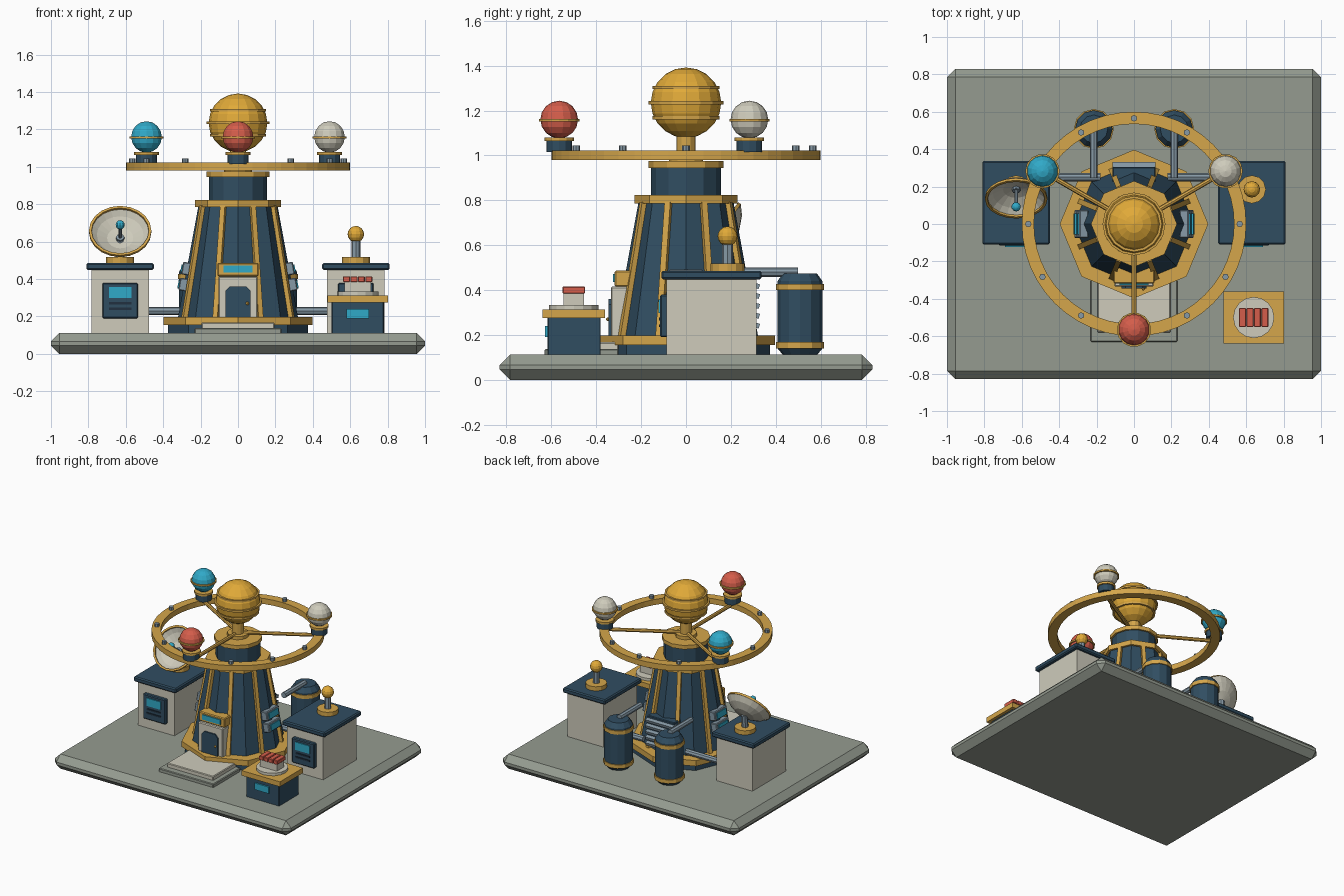
import bpy, bmesh
from math import sin, cos, pi, radians, atan2
from mathutils import Vector, Matrix, Euler

if "Cube" in bpy.data.objects:
    bpy.data.objects.remove(bpy.data.objects["Cube"])


def material(name, rgb):
    m = bpy.data.materials.new(name)
    m.diffuse_color = (*rgb, 1)
    m.use_nodes = True
    m.node_tree.nodes["Principled BSDF"].inputs["Base Color"].default_value = m.diffuse_color
    return m


NAVY = material("navy", (0.03, 0.075, 0.12))
GOLD = material("gold", (0.66, 0.38, 0.07))
SUN = material("amber", (0.75, 0.40, 0.04))
CREAM = material("cream", (0.62, 0.60, 0.50))
CYAN = material("cyan", (0.03, 0.40, 0.58))
RED = material("coral", (0.66, 0.11, 0.07))
STEEL = material("steel", (0.24, 0.32, 0.38))
STONE = material("stone", (0.30, 0.33, 0.28))
DARK = material("dark", (0.015, 0.03, 0.05))


def finish(name, bm, mat, loc=(0, 0, 0), rot=None):
    bmesh.ops.recalc_face_normals(bm, faces=bm.faces)
    me = bpy.data.meshes.new(name)
    bm.to_mesh(me)
    bm.free()
    me.materials.append(mat)
    ob = bpy.data.objects.new(name, me)
    bpy.context.collection.objects.link(ob)
    ob.matrix_world = Matrix.Translation(loc) @ (rot.to_matrix().to_4x4() if rot else Matrix())
    return ob


def box(name, lo, hi, mat, bevel=0.0, rot=None):
    lo, hi = Vector(lo), Vector(hi)
    bm = bmesh.new()
    bmesh.ops.create_cube(bm, size=1)
    bmesh.ops.scale(bm, vec=hi - lo, verts=bm.verts)
    if bevel:
        bmesh.ops.bevel(bm, geom=bm.edges[:], offset=bevel, segments=1, profile=0.5, affect='EDGES')
    return finish(name, bm, mat, (lo + hi) / 2, rot)


def lathe(name, prof, mat, loc=(0, 0, 0), n=16, closed=False, rot=None):
    bm = bmesh.new()
    rows = []
    for r, z in prof:
        if r == 0:
            rows.append([bm.verts.new((0, 0, z))] * n)
        else:
            rows.append([bm.verts.new((r * cos(2 * pi * i / n), r * sin(2 * pi * i / n), z)) for i in range(n)])
    for a, b in zip(rows, rows[1:] + (rows[:1] if closed else [])):
        for i in range(n):
            j = (i + 1) % n
            bm.faces.new(list(dict.fromkeys((a[i], a[j], b[j], b[i]))))
    return finish(name, bm, mat, loc, rot)


def drum(name, r0, r1, z0, z1, mat, xy=(0, 0), n=16):
    return lathe(name, [(0, z0), (r0, z0), (r1, z1), (0, z1)], mat, (*xy, 0), n)


def hoop(name, ri, ro, z0, z1, mat, xy=(0, 0), n=16):
    return lathe(name, [(ri, z0), (ro, z0), (ro, z1), (ri, z1)], mat, (*xy, 0), n, True)


def rod(name, p, q, r, mat, n=8):
    p, q = Vector(p), Vector(q)
    d = q - p
    return lathe(name, [(0, 0), (r, 0), (r, d.length), (0, d.length)], mat, p, n,
                 rot=d.to_track_quat('Z', 'Y'))


def ball(name, r, loc, mat, u=16, v=10):
    bm = bmesh.new()
    bmesh.ops.create_uvsphere(bm, u_segments=u, v_segments=v, radius=r)
    return finish(name, bm, mat, loc)


# Ground slab
box("base_slab", (-1, -0.83, 0), (1, 0.83, 0.112), STONE, 0.045)

# Octagonal tower
drum("tower_plinth", 0.375, 0.375, 0.11, 0.16, NAVY, n=8)
drum("tower_skirt", 0.397, 0.397, 0.155, 0.198, GOLD, n=8)
drum("tower_body", 0.322, 0.212, 0.19, 0.79, NAVY, n=8)
drum("tower_rim", 0.23, 0.23, 0.785, 0.823, GOLD, n=8)
drum("tower_neck", 0.155, 0.155, 0.82, 0.95, NAVY, n=12)
drum("neck_cap", 0.168, 0.168, 0.945, 0.975, GOLD, n=12)
lean = atan2(0.105, 0.6)
for i in range(8):
    a = radians(22.5 + 45 * i)
    rib = box(f"tower_rib_{i}", (-0.016, -0.014, -0.305), (0.016, 0.014, 0.305), GOLD)
    rib.matrix_world = (Matrix.Rotation(a, 4, 'Z') @ Matrix.Translation((0.254, 0, 0.49))
                        @ Matrix.Rotation(-lean, 4, 'Y'))

# Entrance with sign and steps
box("door_frame", (-0.105, -0.335, 0.17), (0.105, -0.25, 0.415), CREAM, 0.006)
bm = bmesh.new()
outline = [(-0.068, 0.175), (0.068, 0.175), (0.068, 0.335), (0.045, 0.36), (-0.045, 0.36), (-0.068, 0.335)]
face = bm.faces.new([bm.verts.new((x, -0.33, z)) for x, z in outline])
out = bmesh.ops.extrude_face_region(bm, geom=[face])
bmesh.ops.translate(bm, vec=(0, -0.015, 0), verts=[v for v in out["geom"] if isinstance(v, bmesh.types.BMVert)])
finish("door", bm, NAVY)
ball("door_knob", 0.009, (0.05, -0.347, 0.27), GOLD, 8, 6)
box("sign_board", (-0.11, -0.318, 0.415), (0.11, -0.23, 0.487), GOLD, 0.006)
box("sign_screen", (-0.077, -0.325, 0.435), (0.077, -0.31, 0.472), CYAN)
box("upper_step", (-0.195, -0.58, 0.13), (0.195, -0.3, 0.168), CREAM, 0.005)
box("lower_step", (-0.232, -0.63, 0.105), (0.232, -0.3, 0.138), STONE, 0.005)

# Side windows, cabins' pipes and rear tanks on both sides
for s, side in ((-1, "left"), (1, "right")):
    tilt = Euler((0, -s * lean, 0))
    for k, z in enumerate((0.37, 0.455)):
        x = s * (0.322 - 0.183 * (z - 0.19))
        box(f"{side}_window_frame_{k}", (x - 0.025, -0.075, z - 0.034), (x + 0.025, 0.075, z + 0.034), STEEL, 0.005, tilt)
        xc = x + s * 0.018
        box(f"{side}_window_{k}", (xc - 0.014, -0.055, z - 0.022), (xc + 0.014, 0.055, z + 0.022), CYAN, 0, tilt)

    c = s * 0.63
    box(f"{side}_cabin", (c - 0.153, -0.088, 0.105), (c + 0.153, 0.315, 0.455), CREAM)
    box(f"{side}_cabin_roof", (c - 0.18, -0.11, 0.448), (c + 0.18, 0.337, 0.486), NAVY, 0.008)
    box(f"{side}_control_panel", (c - 0.095, -0.115, 0.19), (c + 0.095, -0.08, 0.38), NAVY, 0.006)
    box(f"{side}_panel_screen", (c - 0.06, -0.122, 0.298), (c + 0.06, -0.11, 0.358), CYAN)
    for k, z in enumerate((0.235, 0.265)):
        box(f"{side}_panel_slot_{k}", (c - 0.06, -0.12, z), (c + 0.06, -0.11, z + 0.012), DARK)
    drum(f"{side}_roof_collar", 0.075, 0.075, 0.484, 0.518, GOLD, (c, 0.185), 12)
    rod(f"{side}_cabin_pipe", (s * 0.18, 0.25, 0.23), (s * 0.5, 0.25, 0.23), 0.022, STEEL)

    t = (s * 0.215, 0.508)
    lathe(f"{side}_tank", [(0, 0.11), (0.075, 0.11), (0.1, 0.14), (0.1, 0.44), (0.075, 0.475), (0, 0.475)],
          NAVY, (*t, 0), 12)
    for k, z in enumerate((0.14, 0.4)):
        hoop(f"{side}_tank_band_{k}", 0.09, 0.107, z, z + 0.028, GOLD, t, 12)
    rod(f"{side}_tank_pipe", (t[0], 0.5, 0.48), (s * 0.215, 0.245, 0.48), 0.021, STEEL)

# Rear vent
box("vent_back", (-0.115, 0.22, 0.22), (0.115, 0.305, 0.45), NAVY, 0.005)
for k in range(5):
    z = 0.235 + k * 0.044
    box(f"vent_louver_{k}", (-0.115, 0.28, z), (0.115, 0.328, z + 0.022), STEEL, 0, Euler((-0.3, 0, 0)))

# Dish on the left cabin
axis = Vector((0, -0.79, 0.61))
rim = Vector((-0.63, 0.137, 0.655))
turn = axis.to_track_quat('Z', 'Y')
lathe("dish_bowl", [(0, -0.07), (0.07, -0.058), (0.125, -0.03), (0.16, 0), (0.165, -0.008),
                    (0.13, -0.042), (0.073, -0.071), (0, -0.083)], CREAM, rim, 20, rot=turn)
lathe("dish_rim", [(0.153, -0.008), (0.167, -0.008), (0.167, 0.007), (0.153, 0.007)], GOLD, rim, 20, True, turn)
rod("dish_feed", rim - axis * 0.075, rim + axis * 0.05, 0.009, STEEL)
rod("dish_feed_base", rim - axis * 0.075, rim - axis * 0.05, 0.022, STEEL)
ball("dish_tip", 0.025, rim + axis * 0.057, CYAN, 10, 8)
rod("dish_post", (-0.63, 0.185, 0.51), rim - axis * 0.075, 0.024, STEEL)

# Antenna on the right cabin
rod("antenna_post", (0.63, 0.185, 0.51), (0.63, 0.185, 0.62), 0.024, STEEL)
ball("antenna_ball", 0.044, (0.63, 0.185, 0.64), SUN, 12, 8)

# Front kiosk
box("kiosk_body", (0.5, -0.617, 0.105), (0.78, -0.38, 0.28), NAVY, 0.004)
box("kiosk_top", (0.478, -0.64, 0.275), (0.803, -0.36, 0.313), GOLD)
box("kiosk_screen", (0.58, -0.628, 0.19), (0.7, -0.61, 0.24), CYAN)
drum("kiosk_disc", 0.11, 0.11, 0.31, 0.333, CREAM, (0.64, -0.5))
box("kiosk_model", (0.57, -0.545, 0.33), (0.71, -0.455, 0.388), CREAM)
for k in range(4):
    x = 0.562 + k * 0.04
    box(f"kiosk_model_roof_{k}", (x, -0.55, 0.385), (x + 0.036, -0.45, 0.415), RED, 0.003)

# Central sphere on its stem
drum("hub", 0.075, 0.075, 0.97, 1.0, GOLD, n=12)
drum("sphere_stem", 0.042, 0.042, 0.97, 1.11, GOLD, n=12)
ball("central_sphere", 0.157, (0, 0, 1.235), SUN)
for k, (z, r) in enumerate(((1.168, 0.15), (1.235, 0.168), (1.302, 0.15))):
    hoop(f"sphere_band_{k}", r - 0.025, r, z - 0.007, z + 0.007, GOLD)

# Great ring with studs, spokes and three globes
hoop("great_ring", 0.535, 0.6, 0.98, 1.022, GOLD, n=48)
globes = {1: ("white", CREAM), 5: ("cyan", CYAN), 9: ("red", RED)}
for i in range(12):
    a = radians(30 * i)
    x, y = 0.565 * cos(a), 0.565 * sin(a)
    if i not in globes:
        drum(f"ring_stud_{i}", 0.017, 0.017, 1.015, 1.045, STEEL, (x, y), 8)
        continue
    name, mat = globes[i]
    rod(f"{name}_spoke", (0, 0, 1.0), (x * 0.97, y * 0.97, 1.0), 0.014, GOLD)
    drum(f"{name}_socket", 0.057, 0.057, 1.015, 1.07, NAVY, (x, y), 12)
    drum(f"{name}_collar", 0.066, 0.066, 1.064, 1.08, GOLD, (x, y), 12)
    ball(f"{name}_globe", 0.084, (x, y, 1.16), mat, 14, 8)
    hoop(f"{name}_globe_band", 0.075, 0.092, 1.151, 1.163, GOLD, (x, y), 14)
